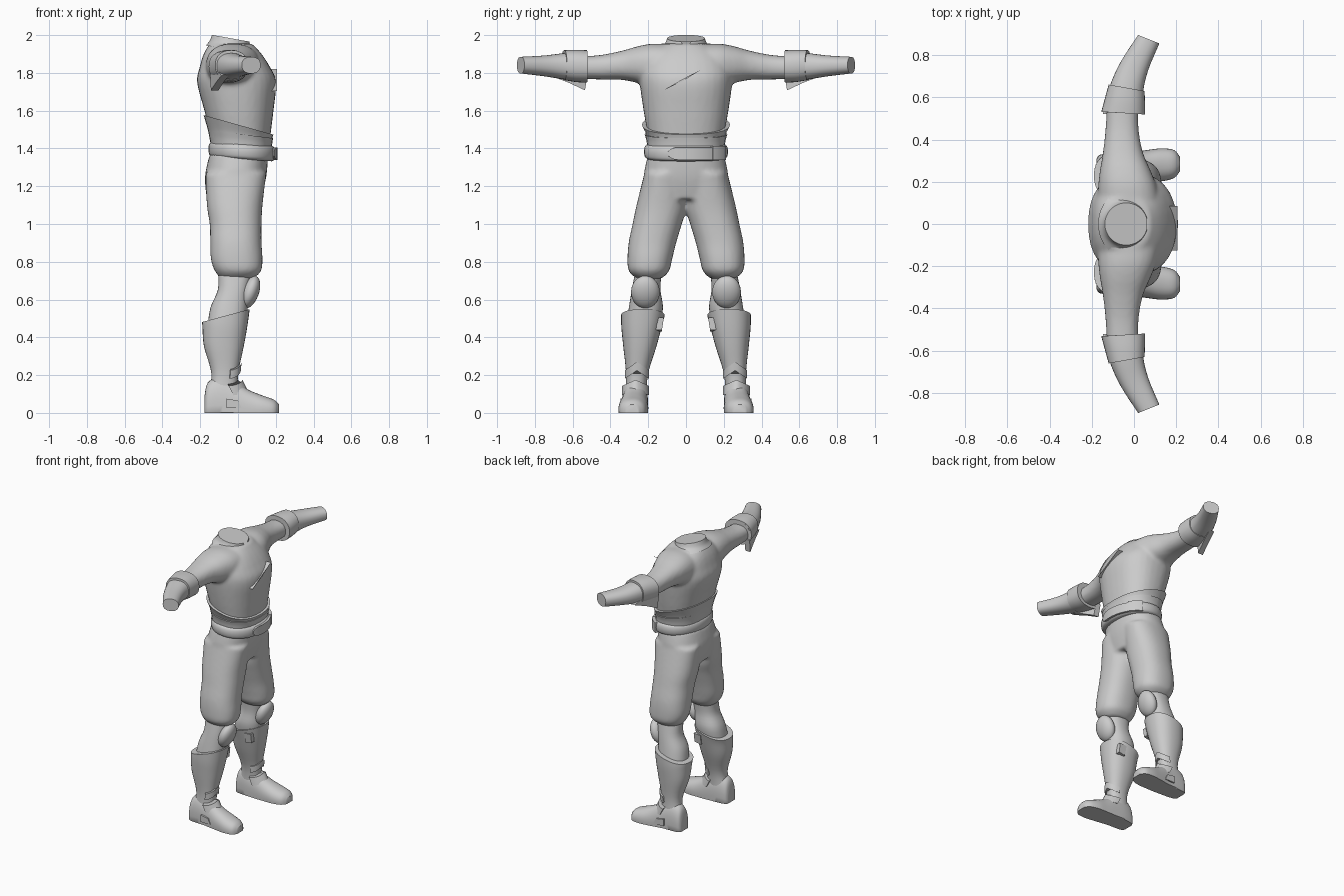
import bpy, bmesh, math

if "Cube" in bpy.data.objects:
    bpy.data.objects.remove(bpy.data.objects["Cube"])

grey = bpy.data.materials.new("plain grey")
grey.diffuse_color = (0.6, 0.6, 0.6, 1)
grey.use_nodes = True
grey.node_tree.nodes["Principled BSDF"].inputs["Base Color"].default_value = grey.diffuse_color
AXES = {"x": lambda h, a, b: (h, a, b),
        "y": lambda h, a, b: (a, h, b),
        "z": lambda h, a, b: (a, b, h)}


def finish(name, bm, mirror, angle=40):
    bmesh.ops.recalc_face_normals(bm, faces=bm.faces)
    me = bpy.data.meshes.new(name)
    bm.to_mesh(me)
    bm.free()
    me.materials.append(grey)
    ob = bpy.data.objects.new(name, me)
    bpy.context.collection.objects.link(ob)
    if mirror:
        m = ob.modifiers.new("mirror", "MIRROR")
        m.use_axis = (False, True, False)
        m.use_mirror_merge = False
    bpy.ops.object.select_all(action="DESELECT")
    ob.select_set(True)
    bpy.context.view_layer.objects.active = ob
    bpy.ops.object.shade_smooth_by_angle(angle=math.radians(angle))
    return ob


def refine(rings, steps):
    # smooth interpolation between the given cross-sections
    out = []
    for i in range(len(rings) - 1):
        p = [rings[max(0, min(len(rings) - 1, i + k))] for k in (-1, 0, 1, 2)]
        for s in range(steps):
            t = s / steps
            out.append([b + .5 * t * (c - a + t * (2*a - 5*b + 4*c - d + t * (3*(b - c) + d - a)))
                        for a, b, c, d in zip(*p)])
    return out + [list(rings[-1])]


def add_loft(bm, rings, axis="z", steps=4, n=32, power=2.3, warp=None):
    # ring = position, low/high on first axis, low/high on second axis, tilt
    loops = []
    for h, a0, a1, b0, b1, tilt in refine([(*r, 0)[:6] for r in rings], steps):
        loop = []
        for k in range(n):
            c, s = math.cos(2*math.pi*k/n), math.sin(2*math.pi*k/n)
            da = (a1 - a0)/2 * math.copysign(abs(c)**(2/power), c)
            db = (b1 - b0)/2 * math.copysign(abs(s)**(2/power), s)
            co = AXES[axis](h + tilt*da, (a0 + a1)/2 + da, (b0 + b1)/2 + db)
            loop.append(bm.verts.new(warp(*co) if warp else co))
        loops.append(loop)
    for p, q in zip(loops, loops[1:]):
        for k in range(n):
            bm.faces.new((p[k], p[(k+1) % n], q[(k+1) % n], q[k]))
    bm.faces.new(loops[0][::-1])
    bm.faces.new(loops[-1])


def loft(name, rings, axis="z", mirror=False, **kw):
    bm = bmesh.new()
    add_loft(bm, rings, axis, **kw)
    return finish(name, bm, mirror)


def prism(name, pts, axis, lo, hi, mirror=False, warp=None):
    bm = bmesh.new()
    ends = [[bm.verts.new(warp(*AXES[axis](h, a, b)) if warp else AXES[axis](h, a, b))
             for a, b in pts] for h in (lo, hi)]
    n = len(pts)
    for k in range(n):
        bm.faces.new((ends[0][k], ends[0][(k+1) % n], ends[1][(k+1) % n], ends[1][k]))
    bm.faces.new(ends[0])
    bm.faces.new(ends[1])
    return finish(name, bm, mirror)


def arc(cx, cy, a, b, t0, t1, thick, n=14):
    # outline of a curved plate hugging an ellipse, angles in degrees from +x
    ang = [math.radians(t0 + (t1 - t0)*k/n) for k in range(n + 1)]
    return ([(cx + a*math.cos(t), cy + b*math.sin(t)) for t in ang] +
            [(cx + (a-thick)*math.cos(t), cy + (b-thick)*math.sin(t)) for t in ang[::-1]])


def blend(name, lofts, voxel=.012):
    # fuse several lofts into one soft garment
    bm = bmesh.new()
    for rings, axis in lofts:
        add_loft(bm, rings, axis)
    ob = finish(name, bm, False)
    r = ob.modifiers.new("fuse", "REMESH")
    r.mode, r.voxel_size, r.use_smooth_shade = "VOXEL", voxel, True
    s = ob.modifiers.new("soften", "SMOOTH")
    s.factor, s.iterations = .5, 6
    return ob


def flip_arm(rings):
    return [(-y, *rest) for y, *rest in rings]


# tunic with sleeves
torso = [(1.33, -.14, .16, -.2, .2), (1.45, -.14, .17, -.2, .2), (1.6, -.178, .188, -.225, .225),
         (1.75, -.217, .202, -.245, .245), (1.83, -.203, .17, -.24, .24),
         (1.9, -.182, .125, -.2, .2), (1.955, -.15, .075, -.12, .12)]
sleeve = [(.05, -.17, .13, 1.7, 1.95), (.17, -.17, .11, 1.72, 1.955), (.25, -.162, .08, 1.745, 1.942),
          (.34, -.147, .042, 1.763, 1.917), (.45, -.135, .022, 1.765, 1.895), (.57, -.128, .02, 1.768, 1.886)]
blend("tunic", [(torso, "z"), (sleeve, "y"), (flip_arm(sleeve), "y")])


# collar with a notch at the throat
def notch(x, y, z):
    return (x, y, z - max(0, .06 - 2.4*abs(y)) if x > 0 and z > 1.955 else z)


loft("collar", [(1.92, -.17, .11, -.16, .16, -.18), (1.95, -.15, .072, -.115, .115, -.18),
                (1.983, -.138, .064, -.1, .1, -.18)], n=48, power=2, warp=notch)

# chest fold, raised thin strip
prism("chest_fold", [(-.125, 1.705), (-.02, 1.755), (.085, 1.82), (-.02, 1.766)], "x", .15, .206)

# gauntlets with folded cuff and hanging point
loft("gauntlet", [(.525, -.145, .045, 1.755, 1.912, -.05), (.64, -.115, .044, 1.765, 1.905, -.15),
                  (.75, -.062, .068, 1.782, 1.892, -.3), (.875, .02, .12, 1.797, 1.885, -.4)], "y", True)
loft("cuff", [(.525, -.155, .052, 1.748, 1.92, -.06), (.585, -.138, .052, 1.752, 1.922, -.1),
              (.645, -.12, .05, 1.762, 1.92, -.18)], "y", True)
prism("cuff_point", [(.535, 1.708), (.52, 1.80), (.66, 1.81), (.72, 1.785), (.63, 1.752)],
      "x", -.145, -.105, True, warp=lambda x, y, z: (x + .3*(y - .53), y, z))

# trousers
hips = [(1.37, -.15, .16, -.2, .2), (1.25, -.175, .15, -.224, .224), (1.13, -.165, .12, -.2, .2)]
leg = [(1.27, -.172, .15, .0, .22), (1.1, -.165, .13, -.004, .262), (1.0, -.15, .125, .022, .283),
       (.9, -.147, .125, .052, .304), (.81, -.143, .13, .074, .31), (.75, -.122, .122, .09, .303),
       (.71, -.09, .08, .13, .26)]
blend("trousers", [(hips, "z"), (leg, "z"),
                   ([(h, a, b, -d, -c) for h, a, b, c, d in leg], "z")])

# waist sash and belt
loft("sash", [(1.43, -.148, .176, -.202, .202, -.05), (1.475, -.16, .18, -.21, .21, -.15),
              (1.525, -.182, .187, -.233, .233, -.28)])
loft("lower_sash", [(1.41, -.145, .178, -.205, .205, -.05), (1.445, -.15, .182, -.21, .21, -.08),
                    (1.475, -.157, .186, -.219, .219, -.12)])
loft("belt", [(1.343, -.138, .18, -.2, .2, -.07), (1.355, -.152, .195, -.217, .217, -.07),
              (1.385, -.157, .2, -.223, .223, -.07), (1.412, -.152, .195, -.217, .217, -.07),
              (1.425, -.138, .18, -.2, .2, -.07)], power=2.1)


def belt_end(x, y, z):
    # rounds the loose end of the strap
    t = max(0, min(1, (-.04 - y)/.055))
    return (x, y, 1.373 + (z - 1.373)*math.sqrt(1 - .9*t*t))


prism("belt_strap", arc(.022, 0, .186, .226, -25, 38, .015), "z", 1.34, 1.406, warp=belt_end)
prism("belt_loop", arc(.022, 0, .192, .232, 38, 66, .022), "z", 1.338, 1.412)

# knees and knee pads
loft("knee", [(.74, -.105, .075, .13, .27), (.65, -.107, .058, .135, .287),
              (.56, -.145, .052, .122, .302), (.47, -.16, .04, .135, .315)], mirror=True)
bm = bmesh.new()
bmesh.ops.create_uvsphere(bm, u_segments=24, v_segments=14, radius=1)
for v in bm.verts:
    x, y, z = v.co
    v.co = (.065 + .048*x + .022*z, .215 + .076*y, .64 + .086*z)
finish("knee_pad", bm, True)

# boots
loft("boot_shaft", [(.07, -.168, .0, .208, .325), (.2, -.14, .0, .202, .317), (.35, -.18, .03, .157, .332),
                    (.45, -.188, .048, .13, .342), (.515, -.19, .062, .113, .344, .27)], mirror=True)
loft("boot_foot", [(-.177, .23, .31, -.05, .09), (-.16, .212, .328, -.09, .16), (-.1, .202, .334, -.11, .19),
                   (-.02, .2, .338, -.1, .165), (.06, .2, .35, -.08, .12), (.13, .202, .358, -.06, .092),
                   (.19, .218, .35, -.05, .07), (.217, .25, .318, -.03, .045)],
     "x", True, warp=lambda x, y, z: (x, y, max(0, z)))

# ankle straps: upper chevron, slanted instep strap, buckle tab
prism("ankle_chevron", arc(-.062, .26, .078, .066, -75, 75, .02), "z", .19, .235, True,
      warp=lambda x, y, z: (x + .1*(z - .2), y, z + .035 - .7*abs(y - .26)))
prism("instep_strap", arc(-.065, .267, .088, .072, -80, 80, .025), "z", .115, .165, True,
      warp=lambda x, y, z: (x + .5*(.165 - z), y, z - .45*abs(y - .267) + .01))
prism("side_tab", [(-.06, .025), (-.06, .075), (.0, .065), (.02, .025)], "y", .332, .347, True)
prism("shaft_tab", [(-.03, .43), (-.035, .5), (.02, .505), (.02, .44)], "y", .118, .15, True,
      warp=lambda x, y, z: (x, y + .15*(.5 - z), z))
